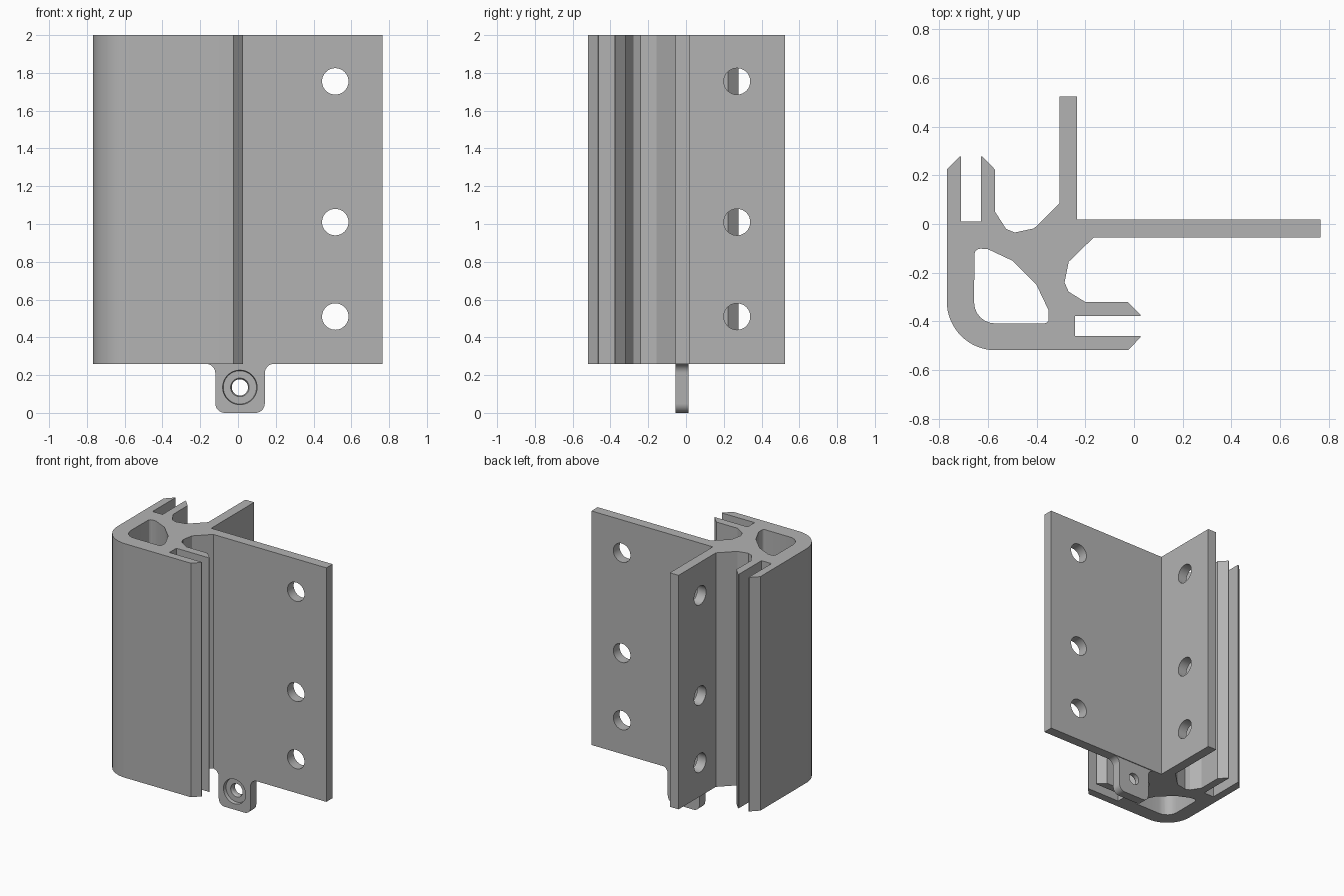
import bpy, bmesh, math
from mathutils import Matrix, Vector

if "Cube" in bpy.data.objects:
    bpy.data.objects.remove(bpy.data.objects["Cube"], do_unlink=True)

# Single plain metal colour
metal = bpy.data.materials.new("grey metal")
metal.use_nodes = True
GREY = (0.45, 0.45, 0.45, 1)
metal.diffuse_color = GREY
metal.node_tree.nodes["Principled BSDF"].inputs["Base Color"].default_value = GREY


def arc(cx, cy, r, start, end, n=10):
    angles = [math.radians(start + (end - start) * i / n) for i in range(n + 1)]
    return [(cx + r * math.cos(a), cy + r * math.sin(a)) for a in angles]


def finish(name, bm):
    bmesh.ops.recalc_face_normals(bm, faces=bm.faces)
    mesh = bpy.data.meshes.new(name)
    bm.to_mesh(mesh)
    bm.free()
    mesh.materials.append(metal)
    obj = bpy.data.objects.new(name, mesh)
    bpy.context.collection.objects.link(obj)
    return obj


def prism(name, outline, low, high, upright=False):
    """Extrude an outline along z, or along y when upright."""
    place = (lambda a, b: (a, low, b)) if upright else (lambda a, b: (a, b, low))
    shift = Vector((0, high - low, 0)) if upright else Vector((0, 0, high - low))
    bm = bmesh.new()
    face = bm.faces.new([bm.verts.new(place(a, b)) for a, b in outline])
    new = bmesh.ops.extrude_face_region(bm, geom=[face])["geom"]
    bmesh.ops.translate(bm, vec=shift, verts=[v for v in new if isinstance(v, bmesh.types.BMVert)])
    return finish(name, bm)


def cylinder(name, centre, r1, r2, depth, axis):
    turn = Matrix.Rotation(math.pi / 2, 4, axis)
    bm = bmesh.new()
    bmesh.ops.create_cone(bm, cap_ends=True, segments=40, radius1=r1, radius2=r2,
                          depth=depth, matrix=Matrix.Translation(centre) @ turn)
    return finish(name, bm)


def cut(target, cutter):
    mod = target.modifiers.new("cut", 'BOOLEAN')
    mod.operation, mod.solver, mod.object = 'DIFFERENCE', 'EXACT', cutter
    bpy.context.view_layer.objects.active = target
    bpy.ops.object.modifier_apply(modifier=mod.name)
    bpy.data.objects.remove(cutter, do_unlink=True)


def smooth(obj):
    bpy.ops.object.select_all(action='DESELECT')
    obj.select_set(True)
    bpy.context.view_layer.objects.active = obj
    bpy.ops.object.shade_smooth_by_angle(angle=math.radians(20))


BASE, TOP = 0.26, 2.0
FRONT, BACK = -0.055, 0.018

# Extruded corner section: rounded corner, slotted lips and two flanges
section = arc(-0.568, -0.318, 0.2, 180, 270, 16)
section += [(-0.025, -0.518), (0.027, -0.465), (0.027, -0.46), (-0.242, -0.46),
            (-0.242, -0.378), (0.027, -0.378), (0.027, -0.373), (-0.025, -0.32)]
section += [(-0.2, -0.32), (-0.268, -0.278), (-0.285, -0.24), (-0.268, -0.155), (-0.165, FRONT)]
section += [(0.765, FRONT), (0.765, BACK), (-0.233, BACK), (-0.233, 0.523), (-0.305, 0.523)]
section += [(-0.305, 0.085), (-0.41, -0.018), (-0.49, -0.035), (-0.525, -0.02), (-0.57, 0.05)]
section += [(-0.57, 0.223), (-0.622, 0.277), (-0.628, 0.277), (-0.628, 0.01),
            (-0.71, 0.01), (-0.71, 0.277), (-0.715, 0.277), (-0.768, 0.223)]
body = prism("corner_extrusion", section, BASE, TOP)

# Hollow chamber behind the rounded corner
chamber = arc(-0.57, -0.322, 0.086, 180, 270, 6)
chamber += arc(-0.368, -0.39, 0.018, 270, 360, 4)
chamber += [(-0.35, -0.355), (-0.4, -0.25), (-0.5, -0.15), (-0.6, -0.103)]
chamber += arc(-0.631, -0.125, 0.024, 80, 180, 4)
cut(body, prism("chamber_cutter", chamber, BASE - 0.1, TOP + 0.1))

# Three screw holes through each flange
for z in (0.51, 1.01, 1.755):
    cut(body, cylinder("wide_flange_hole", (0.515, 0, z), 0.07, 0.07, 0.3, 'X'))
    cut(body, cylinder("back_flange_hole", (-0.27, 0.27, z), 0.07, 0.07, 0.2, 'Y'))
smooth(body)

# Rounded mounting tab with flared shoulders under the wide flange
tab_outline = arc(-0.17, BASE - 0.05, 0.05, 90, 0, 8)
tab_outline += arc(-0.07, 0.05, 0.05, 180, 270, 8) + arc(0.092, 0.05, 0.05, 270, 360, 8)
tab_outline += arc(0.192, BASE - 0.05, 0.05, 180, 90, 8)
tab = prism("mounting_tab", tab_outline, FRONT, 0.012, upright=True)

# Stepped screw seat in the tab
cut(tab, cylinder("seat_cutter", (0.01, FRONT, 0.135), 0.088, 0.095, 0.05, 'X'))
cut(tab, cylinder("bevel_cutter", (0.01, FRONT + 0.02, 0.135), 0.043, 0.06, 0.04, 'X'))
cut(tab, cylinder("bore_cutter", (0.01, 0, 0.135), 0.043, 0.043, 0.3, 'X'))
smooth(tab)
